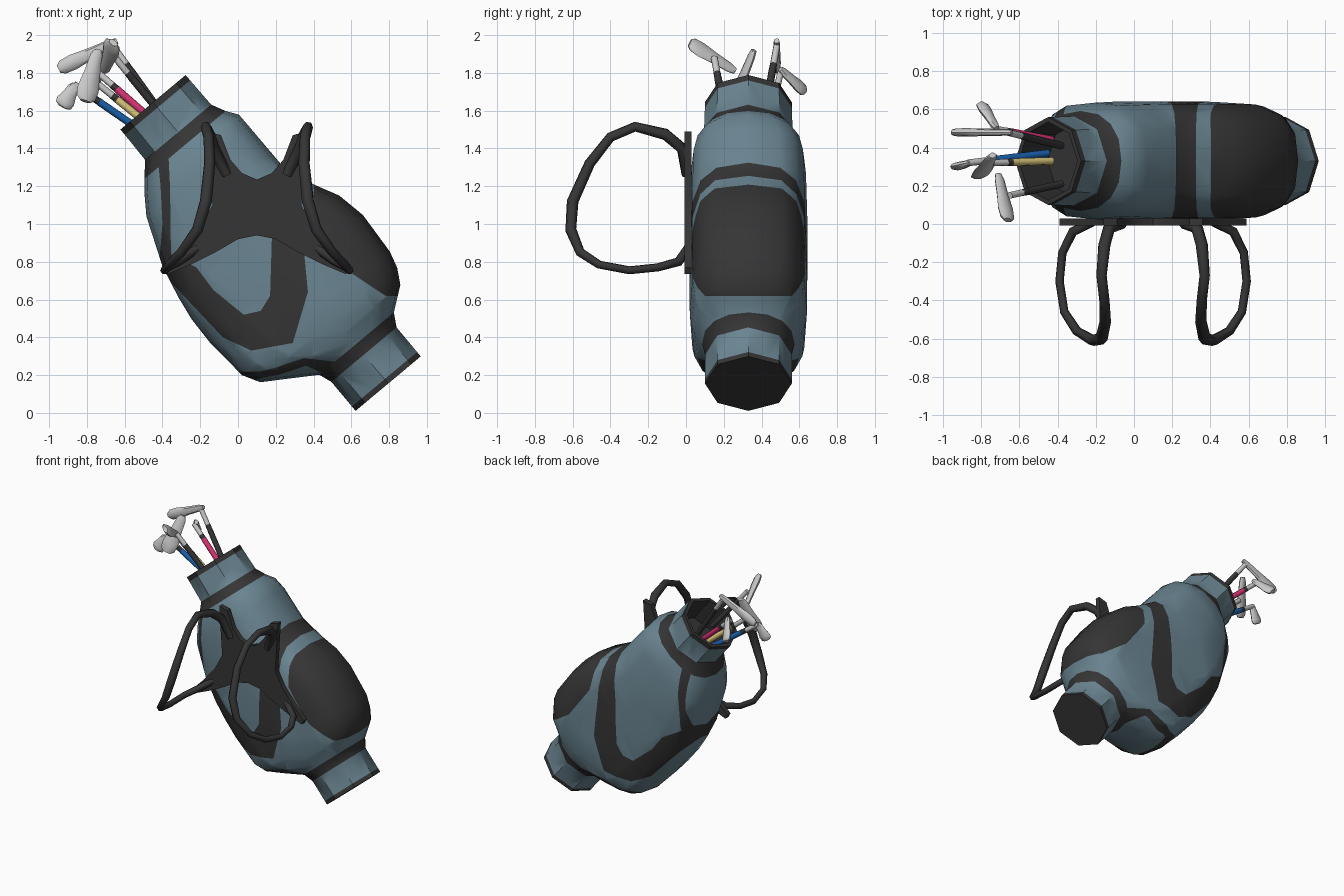
import bpy, bmesh, math
from mathutils import Vector as V

if "Cube" in bpy.data.objects:
    bpy.data.objects.remove(bpy.data.objects["Cube"])

def mat(name, col):
    m = bpy.data.materials.new(name)
    m.diffuse_color = (*col, 1)
    m.use_nodes = True
    m.node_tree.nodes["Principled BSDF"].inputs["Base Color"].default_value = m.diffuse_color
    return m

FABRIC = mat("blue_grey_fabric", (0.145, 0.235, 0.285))
DARK = mat("dark_trim", (0.036, 0.036, 0.036))
METAL = mat("pale_metal", (0.58, 0.58, 0.58))
PINK = mat("pink_grip", (0.68, 0.03, 0.17))
YELLOW = mat("yellow_grip", (0.72, 0.58, 0.2))
BLUE = mat("blue_grip", (0.01, 0.12, 0.42))

def finish(bm, name, mats, angle=40):
    bmesh.ops.recalc_face_normals(bm, faces=bm.faces)
    me = bpy.data.meshes.new(name)
    bm.to_mesh(me)
    bm.free()
    for m in mats:
        me.materials.append(m)
    me.shade_smooth()
    me.set_sharp_from_angle(angle=math.radians(angle))
    ob = bpy.data.objects.new(name, me)
    bpy.context.collection.objects.link(ob)
    return ob

def loft(bm, rings, mats=None):
    vr = [[bm.verts.new(p) for p in r] for r in rings]
    n = len(vr[0])
    for i in range(len(vr) - 1):
        for j in range(n):
            k = (j + 1) % n
            f = bm.faces.new((vr[i][j], vr[i][k], vr[i + 1][k], vr[i + 1][j]))
            f.material_index = mats[i] if mats else 0
    for r, i in ((vr[0], 0), (vr[-1], -1)):
        f = bm.faces.new(r)
        f.material_index = mats[i] if mats else 0

# Tilted bag frame: t runs up the bag, s across it, y is depth
BASE = V((0.795, 0.33, 0.155))
AX = V((-0.641, 0, 0.767))
PE = V((0.767, 0, 0.641))
YV = V((0, 1, 0))

def section(t, lo, hi, h, n):
    c, a, pts = (lo + hi) / 2, (hi - lo) / 2, []
    for j in range(16):
        u = math.tau * j / 16
        k = 0.924 if n == 2 and j % 2 else 1
        co, si = math.cos(u), math.sin(u)
        x = math.copysign(abs(co) ** (2 / n), co) if abs(co) > 1e-6 else 0
        y = math.copysign(abs(si) ** (2 / n), si) if abs(si) > 1e-6 else 0
        pts.append(BASE + AX * t + PE * (c + a * k * x) + YV * (h * k * y))
    return pts

# t, low s, high s, half depth, squareness, colour of the segment above (1 = dark)
STATIONS = [
    (0, -.225, .225, .23, 2, 1), (.03, -.225, .225, .23, 2, 0),
    (.20, -.225, .225, .23, 2, 1), (.27, -.25, .265, .245, 2.2, 0),
    (.36, -.39, .385, .285, 2.8, 0), (.44, -.515, .43, .30, 3.2, 0),
    (.53, -.565, .455, .31, 3.4, 0), (.77, -.585, .47, .312, 3.4, 0),
    (.93, -.58, .44, .312, 3.4, 0), (1.06, -.56, .375, .312, 3.4, 0),
    (1.24, -.52, .31, .312, 3.2, 0), (1.50, -.415, .308, .305, 3, 0),
    (1.60, -.345, .307, .285, 2.6, 0), (1.66, -.295, .265, .262, 2.3, 1),
    (1.735, -.228, .228, .235, 2, 0), (1.905, -.225, .225, .23, 2, 1),
    (1.942, -.225, .225, .23, 2, 1), (1.942, -.2, .2, .205, 2, 1),
    (1.72, -.19, .19, .195, 2, 1)]

# Dark panels on the bag as outlines in the x-z plane, running through the depth
U_BAND = [(-.42, 1.3), (-.41, 1.2), (-.40, 1.0), (-.42, .76), (-.08, .40), (.07, .33),
          (.29, .37), (.37, .64), (.34, .95), (.31, 1.5), (.24, 1.5), (.18, .95),
          (.17, .62), (.12, .54), (.03, .52), (-.13, .65), (-.22, .77), (-.355, .84),
          (-.36, 1.2), (-.37, 1.4)]
POCKET = [(.41, 1.35), (.40, 1.15), (.42, .98), (.60, .74), (.78, .62), (.95, .62), (.95, 1.35)]
KEEL = [(0, .22), (.12, .22), (.20, .24), (.35, .29), (.52, .27), (.47, .20), (.36, .25),
        (.21, .20), (.10, .18), (.10, .1), (.02, .1)]

def inside(x, z, poly):
    r = False
    for (x1, z1), (x2, z2) in zip(poly, poly[1:] + poly[:1]):
        if (z1 > z) != (z2 > z) and x < x1 + (z - z1) / (z2 - z1) * (x2 - x1):
            r = not r
    return r

# Bag body: loft, cut along the panel outlines, then paint
bm = bmesh.new()
loft(bm, [section(*s[:5]) for s in STATIONS], [s[5] for s in STATIONS[:-1]])
for poly in (U_BAND, POCKET, KEEL):
    for (x1, z1), (x2, z2) in zip(poly, poly[1:] + poly[:1]):
        mid = V(((x1 + x2) / 2, 0, (z1 + z2) / 2))
        reach = math.hypot(x2 - x1, z2 - z1) / 2 + 0.3
        fs = [f for f in bm.faces if (V((f.calc_center_median().x, 0, f.calc_center_median().z)) - mid).length < reach]
        geom = list({e for f in fs for e in f.edges} | {v for f in fs for v in f.verts}) + fs
        bmesh.ops.bisect_plane(bm, geom=geom, dist=1e-5, plane_co=mid,
                               plane_no=V((z2 - z1, 0, x1 - x2)).normalized())
for f in bm.faces:
    c = f.calc_center_median()
    t = (c - BASE).dot(AX)
    if .27 < t < 1.66 and any(inside(c.x, c.z, p) for p in (U_BAND, POCKET, KEEL)):
        f.material_index = 1
finish(bm, "golf_bag_body", [FABRIC, DARK])

# Harness patch, symmetric about x = 0.1
HALF = [(0, 1.235), (.08, 1.27), (.14, 1.34), (.19, 1.47), (.26, 1.49), (.245, 1.25),
        (.235, 1.1), (.30, .98), (.40, .86), (.49, .77), (.47, .735), (.34, .79),
        (.22, .85), (.10, .92), (0, .94)]
outline = [(.1 + d, z) for d, z in HALF] + [(.1 - d, z) for d, z in HALF[-2:0:-1]]
bm = bmesh.new()
face = bm.faces.new([bm.verts.new((x, .03, z)) for x, z in outline])
ext = bmesh.ops.extrude_face_region(bm, geom=[face])
for v in ext["geom"]:
    if isinstance(v, bmesh.types.BMVert):
        v.co.y = -.008
finish(bm, "harness_patch", [DARK])

# Shoulder straps: looped tubes, one per side
PATH = [(-.06, .005, 1.26, 1.2), (-.13, -.02, 1.40, 1.3), (-.155, -.11, 1.475, 1.3),
        (-.17, -.27, 1.515, 1.1), (-.155, -.40, 1.46, 1.1), (-.15, -.51, 1.32, 1.2),
        (-.17, -.60, 1.12, 1.3), (-.215, -.61, .97, 1.2), (-.30, -.56, .85, 1),
        (-.365, -.46, .785, .9), (-.39, -.30, .755, .9), (-.375, -.15, .77, .9),
        (-.32, -.04, .80, 1), (-.22, .01, .87, 1)]
for side, sgn in (("left", 1), ("right", -1)):
    cu = bpy.data.curves.new(side + "_strap", "CURVE")
    cu.dimensions = "3D"
    cu.bevel_depth = .025
    cu.bevel_resolution = 1
    cu.use_fill_caps = True
    sp = cu.splines.new("POLY")
    sp.points.add(len(PATH) - 1)
    for p, (x, y, z, r) in zip(sp.points, PATH):
        p.co = (.1 + sgn * (x - .1), y, z, 1)
        p.radius = r
    sp.use_smooth = True
    cu.materials.append(DARK)
    bpy.context.collection.objects.link(bpy.data.objects.new(side + "_strap", cu))

def rod(name, a, b, r, m):
    d = (b - a).normalized()
    u = d.orthogonal().normalized()
    w = d.cross(u)
    bm = bmesh.new()
    loft(bm, [[p + r * (u * math.cos(k * math.tau / 8) + w * math.sin(k * math.tau / 8))
               for k in range(8)] for p in (a, b)])
    finish(bm, name, [m], 60)

def head(name, a, b, width):
    # flattened blade: thin at the heel, broad towards the toe
    d = (b - a).normalized()
    u = (AX - d * AX.dot(d)).normalized()
    w = d.cross(u)
    bm = bmesh.new()
    rings = []
    for f, k in ((0, .35), (.12, .6), (.45, .75), (.75, 1), (.93, .9), (1, .5)):
        p = a.lerp(b, f)
        rings.append([p + u * (width * k * math.cos(q * math.tau / 8))
                      + w * (.022 * (.5 + k / 2) * math.sin(q * math.tau / 8)) for q in range(8)])
    loft(bm, rings)
    finish(bm, name, [METAL])

# Clubs: shaft base, neck tip, head heel, head toe, head half width, grip colour
CLUBS = [
    ((-.38, .21, 1.55), (-.65, .15, 1.88), (-.71, .26, 1.81), (-.66, .02, 1.96), .055, DARK),
    ((-.43, .33, 1.49), (-.74, .32, 1.74), (-.74, .36, 1.92), (-.81, .25, 1.65), .06, YELLOW),
    ((-.38, .41, 1.55), (-.66, .48, 1.94), (-.64, .48, 1.97), (-.95, .48, 1.82), .042, DARK),
    ((-.43, .44, 1.53), (-.74, .50, 1.80), (-.72, .50, 1.82), (-.80, .63, 1.70), .045, PINK),
    ((-.45, .37, 1.45), (-.87, .32, 1.74), (-.86, .32, 1.74), (-.93, .30, 1.62), .05, BLUE)]
for i, (p, q, h, e, wid, col) in enumerate(CLUBS, 1):
    p, q = V(p), V(q)
    g, s = p.lerp(q, .68), p.lerp(q, .76)
    rod(f"club_{i}_grip", p, g, .02, col)
    rod(f"club_{i}_sleeve", g, s, .019, DARK)
    rod(f"club_{i}_shaft", s, q, .018, METAL)
    head(f"club_{i}_head", V(h), V(e), wid)
